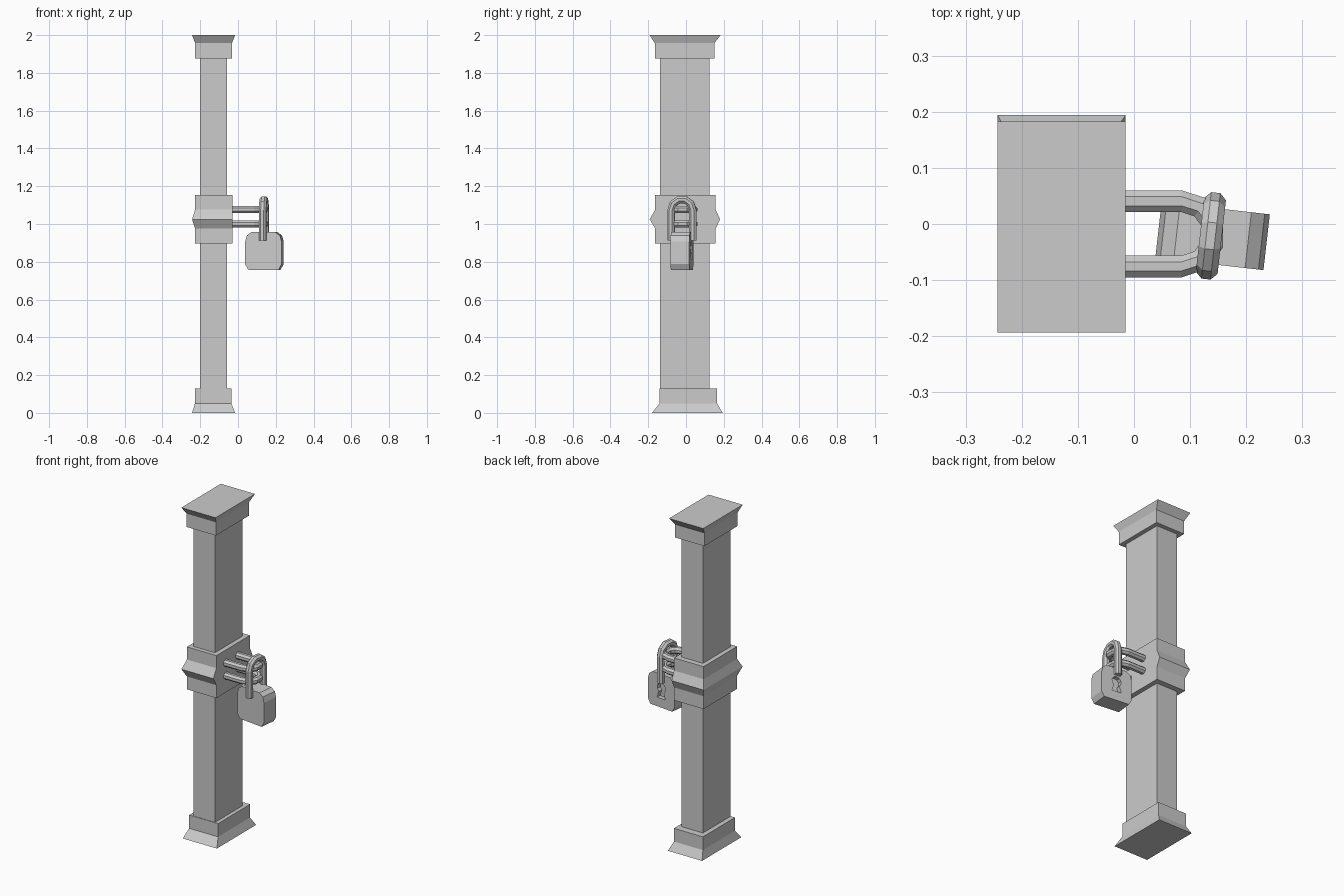
import bpy, bmesh, math
from mathutils import Matrix

if "Cube" in bpy.data.objects:
    bpy.data.objects.remove(bpy.data.objects["Cube"])


def make(name, bm):
    bmesh.ops.recalc_face_normals(bm, faces=bm.faces)
    me = bpy.data.meshes.new(name)
    bm.to_mesh(me)
    bm.free()
    ob = bpy.data.objects.new(name, me)
    bpy.context.collection.objects.link(ob)
    return ob


def skin(name, rings, matrix=Matrix()):
    """Join equal-length closed rings of points and cap both ends."""
    bm = bmesh.new()
    loops = [[bm.verts.new(matrix @ Matrix.Translation(p).translation) for p in r] for r in rings]
    n = len(loops[0])
    for a, b in zip(loops, loops[1:]):
        for i in range(n):
            j = (i + 1) % n
            bm.faces.new((a[i], a[j], b[j], b[i]))
    bm.faces.new(loops[0][::-1])
    bm.faces.new(loops[-1])
    return make(name, bm)


def block(name, sections):
    """Stack of rectangles: z, x0, x1, y0, y1."""
    return skin(name, [[(x0, y0, z), (x1, y0, z), (x1, y1, z), (x0, y1, z)]
                       for z, x0, x1, y0, y1 in sections])


def u_bar(name, length, matrix, bend=0.058, r=0.0195, sides=8, segs=5):
    """Round bar bent into a U in local XY, bend centre at origin, legs along -X."""
    arc = [math.pi / 2 - math.pi * i / segs for i in range(segs + 1)]
    path = [(-length, arc[0])] + [(0, a) for a in arc] + [(-length, arc[-1])]
    rings = []
    for x, a in path:
        ring = []
        for k in range(sides):
            t = 2 * math.pi * (k + 0.5) / sides
            d = bend + r / math.cos(math.pi / sides) * math.cos(t)
            ring.append((x + d * math.cos(a), d * math.sin(a),
                         r / math.cos(math.pi / sides) * math.sin(t)))
        rings.append(ring)
    return skin(name, rings, matrix)


# Post with flared foot and cap
block("post_shaft", [(0.1, -0.2, -0.058, -0.137, 0.124), (1.9, -0.2, -0.058, -0.137, 0.124)])
block("post_foot", [(0, -0.243, -0.015, -0.18, 0.194),
                    (0.05, -0.228, -0.035, -0.14, 0.165),
                    (0.13, -0.228, -0.035, -0.14, 0.165)])
block("post_cap", [(1.877, -0.227, -0.032, -0.165, 0.15),
                   (1.957, -0.227, -0.032, -0.165, 0.15),
                   (2.0, -0.243, -0.015, -0.193, 0.183)])

# Middle collar, ridged on three sides and flat on the staple side
neck = (-0.227, -0.03, -0.163, 0.157)
block("middle_collar", [(0.897, *neck), (0.975, *neck),
                        (1.025, -0.243, -0.03, -0.192, 0.18),
                        (1.077, *neck), (1.153, *neck)])

# Two staples
for label, z in (("upper", 1.077), ("lower", 1.0)):
    u_bar(label + "_staple", 0.145, Matrix.Translation((0.085, -0.0175, z)))

# Padlock, turned slightly about the vertical
turn = Matrix.Translation((0.14, -0.0215, 0)) @ Matrix.Rotation(math.radians(-6.5), 4, 'Z')
up = Matrix.Rotation(math.radians(-90), 4, 'Y') @ Matrix.Rotation(math.pi, 4, 'Z')
u_bar("shackle", 0.16,
      turn @ Matrix.Translation((-0.003, 0, 1.073)) @ Matrix.Rotation(math.radians(-90), 4, 'Y'))

half = [(0.08, 0.757), (0.097, 0.787), (0.097, 0.907), (0.088, 0.939), (0.064, 0.957)]
outline = half + [(-x, z) for x, z in reversed(half)]
body = skin("padlock_body", [[(x, y, z) for x, z in outline] for y in (-0.05, 0.05)], turn)

# Keyhole recess in the back face
angles = [math.radians(-55 + 290 * i / 8) for i in range(9)]
key = [(0.03 * math.cos(a), 0.875 + 0.03 * math.sin(a)) for a in angles]
key += [(-0.03, 0.812), (0.03, 0.812)]
cutter = skin("keyhole_cutter", [[(x, y, z) for x, z in key] for y in (0.025, 0.08)], turn)
cutter.hide_render = True
mod = body.modifiers.new("keyhole", 'BOOLEAN')
mod.operation = 'DIFFERENCE'
mod.solver = 'EXACT'
mod.object = cutter
bpy.context.view_layer.objects.active = body
bpy.ops.object.modifier_apply(modifier=mod.name)
bpy.data.objects.remove(cutter)
